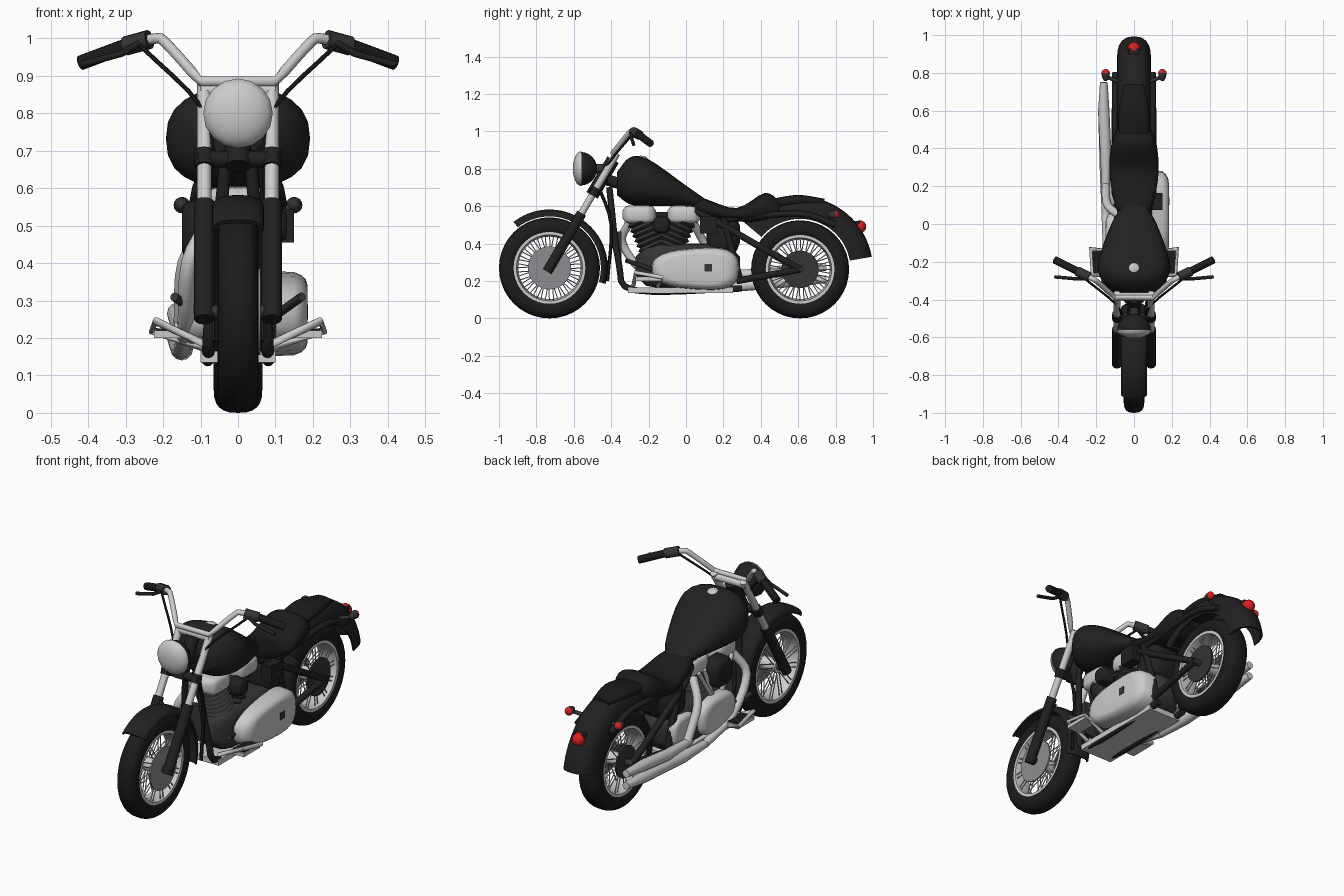
import bpy, bmesh, math
from mathutils import Vector, Matrix

if "Cube" in bpy.data.objects:
    bpy.data.objects.remove(bpy.data.objects["Cube"])


def material(name, red, green, blue):
    m = bpy.data.materials.new(name)
    m.use_nodes = True
    m.diffuse_color = (red, green, blue, 1)
    m.node_tree.nodes["Principled BSDF"].inputs["Base Color"].default_value = m.diffuse_color
    return m


BLACK = material("black paint", .015, .015, .015)
RUBBER = material("black rubber", .011, .011, .011)
DARK = material("dark metal", .035, .035, .035)
CHROME = material("chrome", .6, .6, .6)
DISC = material("brushed steel", .27, .27, .28)
RED = material("red lens", .7, .015, .015)


def finish(name, bm, mat):
    bmesh.ops.recalc_face_normals(bm, faces=bm.faces)
    mesh = bpy.data.meshes.new(name)
    bm.to_mesh(mesh)
    bm.free()
    mesh.materials.append(mat)
    mesh.shade_smooth()
    mesh.set_sharp_from_angle(angle=math.radians(45))
    bpy.context.collection.objects.link(bpy.data.objects.new(name, mesh))


def bridge(bm, rings, caps=True):
    count = len(rings[0])
    for lower, upper in zip(rings, rings[1:]):
        for i in range(count):
            j = (i + 1) % count
            bm.faces.new((lower[i], lower[j], upper[j], upper[i]))
    if caps:
        bm.faces.new(rings[0])
        bm.faces.new(rings[-1])


def oval(power, count=24):
    """Unit circle, squared off as the power falls below one."""
    squared = lambda c: math.copysign(abs(c) ** power, c)
    angles = [math.tau * k / count for k in range(count)]
    return [(squared(math.cos(a)), squared(math.sin(a))) for a in angles]


def smooth(points, steps=4):
    """Points along a flowing curve through the given points."""
    p = [Vector(q) for q in points]
    p = [2 * p[0] - p[1], *p, 2 * p[-1] - p[-2]]
    out = []
    for a, b, c, d in zip(p, p[1:], p[2:], p[3:]):
        for k in range(steps):
            t = k / steps
            out.append(b + ((c - a) + (2 * a - 5 * b + 4 * c - d) * t + (3 * b - a - 3 * c + d) * t * t) * t / 2)
    return out + [p[-2]]


def revolve(name, profile, centre, mat, start=0, end=360, steps=40):
    """Turn (x, radius) points about a sideways axis, fully or as an arc."""
    bm = bmesh.new()
    full = end - start == 360
    rings = []
    for k in range(steps if full else steps + 1):
        a = math.radians(start + (end - start) * k / steps)
        direction = Vector((0, math.cos(a), math.sin(a)))
        rings.append([bm.verts.new(centre + direction * r + Vector((x, 0, 0))) for x, r in profile])
    bridge(bm, rings + rings[:1] if full else rings, not full)
    finish(name, bm, mat)


def tubes(name, paths, radius, mat, sides=12):
    """Round bars along paths; a list of radii varies the thickness."""
    bm = bmesh.new()
    for path in paths:
        points = [Vector(p) for p in path]
        span = points[-1] - points[0]
        across = Vector((0, 0, 1)) if abs(span.x) > span.length / 2 else Vector((1, 0, 0))
        radii = radius if isinstance(radius, list) else [radius] * len(points)
        rings = []
        for i, (p, r) in enumerate(zip(points, radii)):
            along = (points[min(i + 1, len(points) - 1)] - points[max(i - 1, 0)]).normalized()
            u = along.cross(across).normalized()
            v = along.cross(u)
            rings.append([bm.verts.new(p + r * (u * c + v * s)) for c, s in oval(1, sides)])
        bridge(bm, rings)
    finish(name, bm, mat)


def both(path):
    return [path, [(-x, y, z) for x, y, z in path]]


def loft(name, sections, mat, power=.8):
    """Rounded body from (y, half width, bottom, top) sections."""
    bm = bmesh.new()
    bridge(bm, [[bm.verts.new((w * c, y, (low + high) / 2 + (high - low) / 2 * s)) for c, s in oval(power)]
                for y, w, low, high in sections])
    finish(name, bm, mat)


def block(name, y, z, width, length, height, mat):
    """Softly squared casting given by its centre and half sizes."""
    sections = []
    for k in range(-5, 6):
        swell = max(.4, (1 - abs(k / 5) ** 4) ** .25)
        sections.append((y + length * k / 5, width * swell, z - height * swell, z + height * swell))
    loft(name, sections, mat, .5)


def cover(name, y, z, length, height, inner, outer, mat, taper=0.0):
    """Engine side cover with a rounded rim, taller at one end by the taper."""
    bm = bmesh.new()
    rings = []
    for k in range(5):
        a = math.pi / 2 * k / 4
        scale = .7 + .3 * math.cos(a)
        x = inner + (outer - inner) * (.4 + .6 * math.sin(a)) if k else inner
        rings.append([bm.verts.new((x, y + length * scale * c, z + height * scale * s * (1 + taper * c)))
                      for c, s in oval(.7)])
    bridge(bm, rings)
    finish(name, bm, mat)


def dome(name, places, radius, depth, mat):
    """Caps rounding off along y from a flat back; negative depth faces forward."""
    turns = [math.pi / 2 * k / 6 for k in range(6)]
    paths = [[Vector(p) + Vector((0, depth * math.sin(t), 0)) for t in turns] for p in places]
    tubes(name, paths, [radius * math.cos(t) for t in turns], mat, 16)


def box(name, centre, size, mat):
    bm = bmesh.new()
    bmesh.ops.create_cube(bm, size=1, matrix=Matrix.Translation(centre) @ Matrix.Diagonal((*size, 1)))
    finish(name, bm, mat)


def ball(name, centre, size, mat):
    bm = bmesh.new()
    bmesh.ops.create_uvsphere(bm, u_segments=16, v_segments=8, radius=1,
                              matrix=Matrix.Translation(centre) @ Matrix.Diagonal((*size, 1)))
    finish(name, bm, mat)


def ring(name, centre, x, radius, mat):
    revolve(name, [(x, .01), (x, radius), (x * 1.15, radius), (x * 1.15, .01)], centre, mat)


# Wheels with tyre, rim, hub and crossed spokes
def wheel(name, centre, radius, width):
    inner = radius - .083
    shoulder = inner + .02
    tyre = [(width * c, shoulder + (radius - shoulder) * s) for c, s in oval(.75) if s > -.01]
    revolve(name + "_tyre", tyre + [(-width * .8, inner), (width * .8, inner)], centre, RUBBER)
    edge = width * .85
    revolve(name + "_rim", [(-edge, shoulder), (-edge, inner - .01), (0, inner - .02),
                            (edge, inner - .01), (edge, shoulder)], centre, CHROME)
    tubes(name + "_hub", [[centre - Vector((.05, 0, 0)), centre + Vector((.05, 0, 0))]], .035, CHROME, 20)
    spokes = []
    for i in range(48):
        angle = math.tau * i / 48
        hub_angle = angle + (.3 if i % 2 else -.3)
        x = .04 if i % 4 < 2 else -.04
        spokes.append([centre + Vector((x, math.cos(a) * r, math.sin(a) * r))
                       for a, r in ((hub_angle, .03), (angle, inner - .015))])
    tubes(name + "_spokes", spokes, .003, CHROME, 5)
    tubes(name + "_axle", [[centre - Vector((.11, 0, 0)), centre + Vector((.11, 0, 0))]], .018, DARK)


FRONT, REAR = Vector((0, -.73, .27)), Vector((0, .61, .262))
wheel("front_wheel", FRONT, FRONT.z, .055)
wheel("rear_wheel", REAR, REAR.z, .065)
ring("front_brake_disc", FRONT, .052, .115, DISC)
ring("drive_sprocket", REAR, .057, .1, DARK)
ring("rear_brake_disc", REAR, -.057, .085, DARK)


# Fenders: an arched cross-section swept round the wheel
def fender(name, centre, width, low, high, start, end):
    half = [(c, s) for c, s in oval(.8) if s > -.01]
    outer = [(width * c, low + (high - low) * s) for c, s in half]
    inside = [(width * .9 * c, low + (high - low - .012) * s) for c, s in reversed(half)]
    revolve(name, outer + inside, centre, BLACK, start, end, 26)


fender("front_fender", FRONT, .07, .275, .312, -16, 128)
fender("rear_fender", REAR, .09, .27, .389, 10, 140)
tubes("fender_struts", both(smooth([(.1, .22, .53), (.1, .6, .56), (.1, .8, .5)])), .016, BLACK)


# Front fork and steering head, placed by fraction along the fork line
def fork(x, t):
    return FRONT + Vector((x, .4 * t, .68 * t))


tubes("fork_lower_legs", both([fork(.09, -.03), fork(.09, .43)]), .027, BLACK)
tubes("fork_tubes", both([fork(.09, .4), fork(.09, .9)]), .019, CHROME)
tubes("fork_collars", both([fork(.09, .57), fork(.09, .63)]), .026, BLACK)
tubes("lower_fork_clamp", [[fork(-.11, .6), fork(.11, .6)]], .022, BLACK)
tubes("upper_fork_clamp", [[fork(-.1, .87), fork(.1, .87)]], .02, CHROME)
tubes("steering_head", [[fork(0, .57), fork(0, .85)]], .035, BLACK)
tubes("fender_brackets", both([fork(.09, .3), fork(.06, .4)]), .012, DARK)

# Headlight
dome("headlight_shell", [(0, -.565, .8)], .09, .09, BLACK)
dome("headlight_lens", [(0, -.56, .8)], .093, -.045, CHROME)
tubes("headlight_mount", [[(0, -.5, .8), (0, -.4, .8)]], .025, DARK)

# Handlebars, grips, levers and cables
bar = smooth([(.1, -.39, .885), (.19, -.31, .985), (.22, -.29, 1), (.3, -.25, .98)])
tubes("handlebar", [[(-x, y, z) for x, y, z in reversed(bar)] + bar], .014, CHROME)
tubes("grips", both([bar[-1], (.42, -.19, .935)]), .02, RUBBER)
tubes("switch_housings", both([bar[-4], bar[-1]]), .026, DARK)
tubes("levers", both([(.26, -.29, .99), (.31, -.29, .96), (.42, -.28, .93)]), .009, BLACK)
tubes("control_cables", both(smooth([(.26, -.29, .98), (.1, -.42, .82), fork(.06, .6)])), .006, RUBBER, 6)
tubes("brake_hose", [smooth([fork(.06, .65), (.07, -.4, .5), (.07, -.42, .2)])], .009, RUBBER, 6)

# Tank, caps and seat
loft("fuel_tank", smooth([(-.37, .1, .66, .78), (-.3, .17, .61, .86), (-.2, .19, .6, .85),
                          (0, .12, .6, .71), (.1, .06, .59, .64)]), BLACK)
for x in (-.1, 0, .1):
    ball("tank_cap", (x, -.24, .85 - abs(x) * .3), (.035, .035, .02), CHROME)
loft("seat", smooth([(0, .05, .6, .66), (.1, .1, .54, .64), (.27, .13, .52, .59),
                     (.42, .12, .51, .67), (.5, .09, .55, .63)]), RUBBER)
loft("rear_seat_pad", smooth([(.46, .08, .58, .64), (.6, .08, .6, .66), (.74, .05, .6, .64)]), RUBBER)

# Frame
hub = REAR + Vector((.1, 0, 0))
tubes("frame_cradle", both(smooth([(.03, -.41, .7), (.07, -.36, .3), (.08, -.27, .15), (.08, .3, .16)])), .017, BLACK)
tubes("rear_frame", both([(.05, 0, .6), (.1, .16, .52), (.1, .4, .38), hub]) + both([(.09, .27, .2), hub])
      + both([(.1, .2, .54), (.09, .29, .2)]), .018, BLACK)
tubes("top_tube", [[(0, -.42, .74), (0, .1, .58)]], .03, BLACK)
block("oil_tank", .2, .45, .1, .09, .1, BLACK)
box("side_box", (.12, .12, .5), (.06, .09, .09), BLACK)

# Engine: crankcase, two finned cylinders with chrome heads, pushrods
block("crankcase", .01, .28, .11, .28, .12, DARK)
for name, foot, head in (("front", -.16, -.25), ("rear", -.1, -.01)):
    lower, upper = Vector((0, foot, .35)), Vector((0, head, .56))
    tubes(name + "_cylinder", [[lower.lerp(upper, k / 16) for k in range(17)]],
          [.084 if k % 2 else .068 for k in range(17)], DARK, 18)
    block(name + "_rocker_box", head, .555, .088, .09, .05, CHROME)
    tubes(name + "_pushrods", [[(-.1, foot, .34), (-.09, head + d, .53)] for d in (-.02, .03)], .011, CHROME)
cover("horn_cover", -.13, .5, .045, .045, .06, .13, BLACK)
cover("air_cleaner", -.13, .49, .08, .08, -.07, -.15, BLACK)

# Primary cover on the left, cam and gearbox covers on the right
cover("primary_cover", .05, .265, .235, .11, .09, .185, CHROME, .15)
box("cover_badge", (.183, .12, .27), (.009, .04, .04), DARK)
cover("cam_cover", -.09, .28, .15, .1, -.09, -.15, CHROME)
cover("gearbox_cover", .18, .29, .1, .08, -.09, -.13, CHROME)
box("skid_plate", (0, -.03, .15), (.2, .56, .03), CHROME)
box("regulator", (0, -.36, .37), (.08, .03, .19), DARK)

# Exhaust on the right
tubes("exhaust_headers", [smooth([(-.07, -.3, .52), (-.13, -.34, .4), (-.14, -.2, .23), (-.15, .05, .17)]),
                          smooth([(-.07, .04, .51), (-.14, .1, .4), (-.15, .2, .24)])], .022, CHROME)
for y, z in ((.04, .17), (.18, .235)):
    tubes("muffler", [smooth([(-.15, y, z), (-.15, y + .2, z), (-.16, .6, z + .03), (-.16, .75, z + .04)], 1)],
          [.02, .03, .03, .02], CHROME)

# Footboards and pedals
for side in (1, -1):
    box("footboard", (.185 * side, -.2, .21), (.08, .14, .02), CHROME)
    box("footboard_pad", (.185 * side, -.2, .222), (.07, .12, .006), RUBBER)
tubes("footboard_rails", both([(.08, -.15, .17), (.23, -.13, .22), (.22, -.27, .245), (.08, -.28, .18)]), .011, CHROME)
tubes("pedals", both([(.1, -.18, .26), (.17, -.32, .31)]), .012, DARK)

# Rear lights
ball("tail_light", (0, .93, .49), (.034, .034, .034), RED)
box("tail_light_base", (0, .9, .49), (.06, .06, .06), BLACK)
lamps = [(-.15, .8, .555), (.15, .8, .555)]
tubes("signal_stalks", both([(.07, .75, .53), (.15, .78, .55)]), .01, DARK)
dome("signal_housings", lamps, .022, -.045, DARK)
dome("signal_lenses", lamps, .022, .02, RED)
